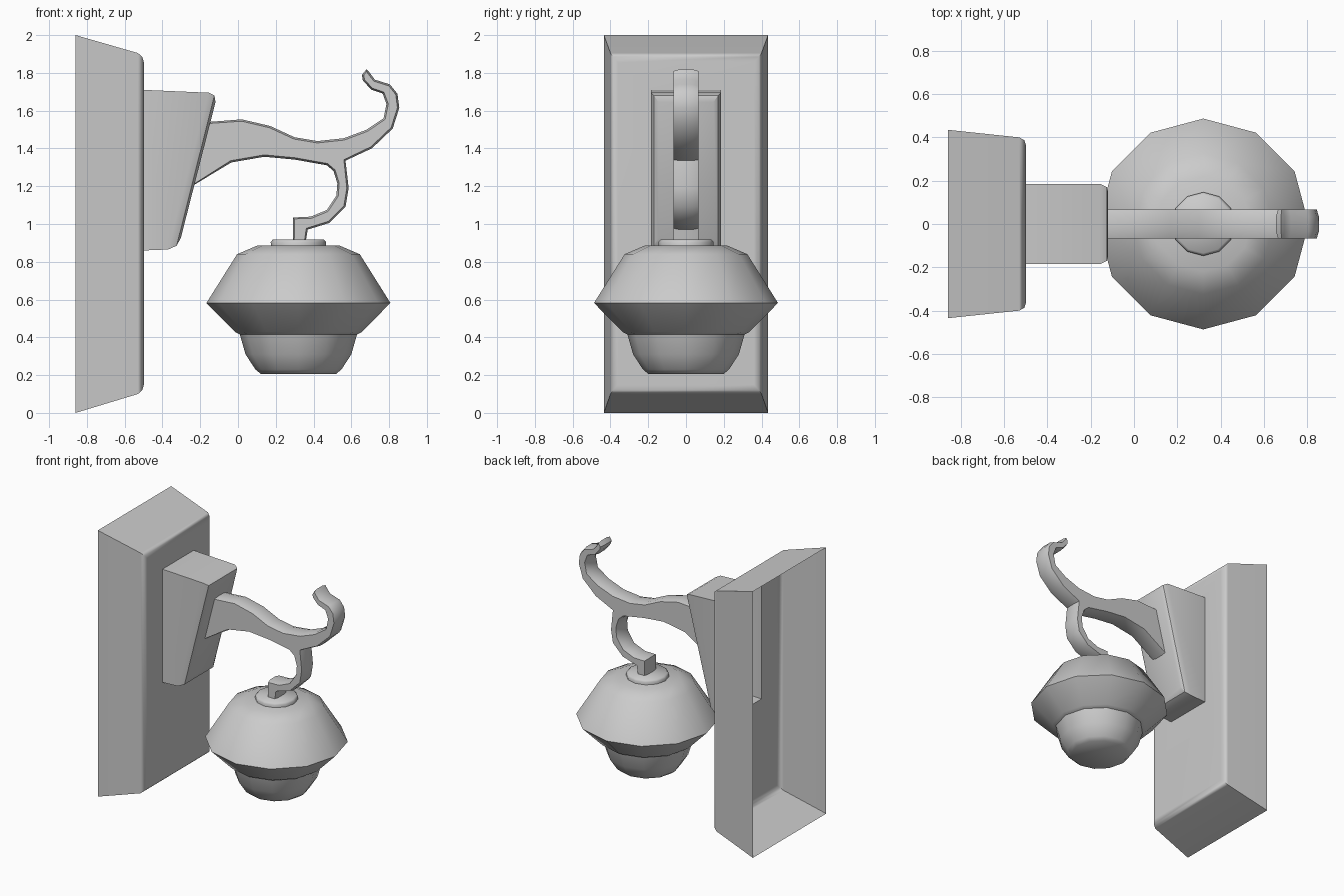
import bpy, bmesh, math
from mathutils import Vector

if "Cube" in bpy.data.objects:
    bpy.data.objects.remove(bpy.data.objects["Cube"], do_unlink=True)

GREY = (0.6, 0.6, 0.6, 1)
mat = bpy.data.materials.new("plain_grey")
mat.use_nodes = True
mat.diffuse_color = GREY
mat.node_tree.nodes["Principled BSDF"].inputs["Base Color"].default_value = GREY


def rings_object(name, rings, cap_start, cap_end, angle):
    """Bridge a list of closed point rings into one surface."""
    bm = bmesh.new()
    loops = [[bm.verts.new(p) for p in ring] for ring in rings]
    for a, b in zip(loops, loops[1:]):
        n = len(a)
        for i in range(n):
            j = (i + 1) % n
            bm.faces.new((a[i], a[j], b[j], b[i]))
    if cap_start:
        bm.faces.new(loops[0][::-1])
    if cap_end:
        bm.faces.new(loops[-1])
    if cap_start and cap_end:
        bmesh.ops.recalc_face_normals(bm, faces=bm.faces)
    mesh = bpy.data.meshes.new(name)
    bm.to_mesh(mesh)
    bm.free()
    mesh.materials.append(mat)
    obj = bpy.data.objects.new(name, mesh)
    bpy.context.collection.objects.link(obj)
    bpy.ops.object.select_all(action="DESELECT")
    obj.select_set(True)
    bpy.context.view_layer.objects.active = obj
    bpy.ops.object.shade_smooth_by_angle(angle=math.radians(angle))
    return obj


def rect(x_low, x_high, half, low, high):
    """Rectangle facing +x that may lean between its low and high edge."""
    return [(x_low, -half, low), (x_low, half, low),
            (x_high, half, high), (x_high, -half, high)]


def weighted(obj):
    mod = obj.modifiers.new("even_shading", "WEIGHTED_NORMAL")
    mod.keep_sharp = True


# Wall plate: hollow, open at the back, with an opening into the bracket
opening = rect(-.498, -.498, .185, .86, 1.71)
plate = rings_object("wall_plate", [
    rect(-.86, -.86, .435, 0, 2),
    rect(-.53, -.53, .40, .10, 1.905),
    rect(-.507, -.507, .387, .12, 1.885),
    rect(-.498, -.498, .36, .15, 1.855),
    opening], False, False, 50)
weighted(plate)

# Hollow bracket with a slanted, chamfered front
bracket = rings_object("bracket", [
    opening,
    rect(-.37, -.155, .185, .865, 1.695),
    rect(-.325, -.125, .17, .885, 1.68),
    rect(-.303, -.119, .145, .925, 1.645)], False, True, 30)

# Scrolled arm: one outline, slightly fuller along the middle of its width
outline = [Vector(p) for p in [
    (-.17, 1.54), (.02, 1.555), (.17, 1.52), (.30, 1.46), (.42, 1.44),
    (.56, 1.455), (.68, 1.50), (.77, 1.56), (.785, 1.635), (.765, 1.69),
    (.705, 1.71), (.66, 1.76), (.655, 1.79), (.68, 1.82), (.695, 1.805),
    (.725, 1.765), (.805, 1.74), (.845, 1.69), (.855, 1.615), (.82, 1.505),
    (.71, 1.40), (.57, 1.335), (.587, 1.19), (.57, 1.09), (.485, 1.005),
    (.37, .97), (.36, .91), (.29, .91), (.29, 1.035), (.385, 1.04),
    (.47, 1.075), (.52, 1.15), (.525, 1.215), (.505, 1.28), (.47, 1.31),
    (.30, 1.34), (.14, 1.355), (-.035, 1.325), (-.26, 1.19)]]


def arm_ring(y, inset):
    ring = []
    for i, p in enumerate(outline):
        a = (p - outline[i - 1]).normalized()
        b = (outline[(i + 1) % len(outline)] - p).normalized()
        t = (a + b).normalized()
        q = p + Vector((t.y, -t.x)) * inset
        ring.append((q.x, y, q.y))
    return ring


arm = rings_object("scroll_arm", [
    arm_ring(y, d) for y, d in
    [(-.067, .011), (-.035, .001), (.035, .001), (.067, .011)]], True, True, 45)


# Lamp parts: twelve-sided turned profiles hung below the arm
def turned(name, profile, angle=50):
    rings = [[(.32 + r * math.cos(k * math.tau / 12), r * math.sin(k * math.tau / 12), z)
              for k in range(12)] for r, z in profile]
    return rings_object(name, rings, True, True, angle)


turned("lamp_cap", [(.145, .875), (.147, .905), (.135, .918)])
turned("lamp_shade", [(.30, .41), (.335, .428), (.487, .582), (.325, .84), (.22, .885)])
turned("lamp_bowl", [(.20, .207), (.228, .23), (.28, .31), (.31, .415)])
